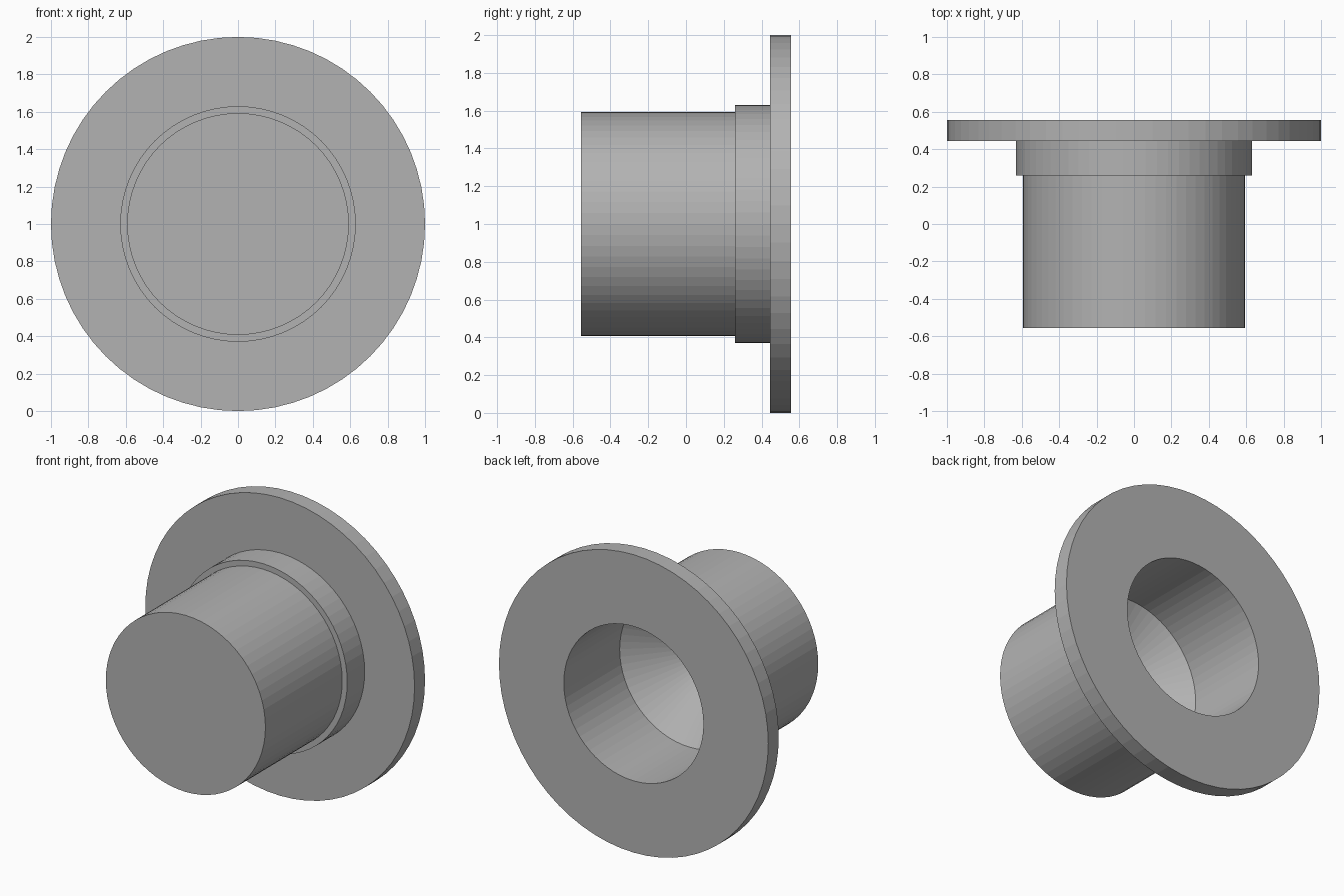
import bpy, bmesh
from math import sin, cos, pi

cube = bpy.data.objects.get("Cube")
if cube:
    bpy.data.objects.remove(cube, do_unlink=True)

SIDES = 64
UNIT = 1 / 27      # flange radius is 27 units
BACK = 15 * UNIT   # y of the flange's rear face

grey = bpy.data.materials.new("plain grey")
grey.use_nodes = True
grey.diffuse_color = (0.45, 0.45, 0.45, 1)
grey.node_tree.nodes["Principled BSDF"].inputs["Base Color"].default_value = (0.45, 0.45, 0.45, 1)

# Radius and depth from the rear face: blind bore, flange, collar, barrel
profile = [(0, 28), (14, 16), (14, 0), (27, 0), (27, 3),
           (17, 3), (17, 8), (16, 8), (16, 30)]


def ring(bm, radius, depth):
    y = BACK - depth * UNIT
    if radius == 0:
        return [bm.verts.new((0, y, 1))] * SIDES
    return [bm.verts.new((radius * UNIT * cos(2 * pi * i / SIDES), y,
                          1 + radius * UNIT * sin(2 * pi * i / SIDES)))
            for i in range(SIDES)]


# Revolve the profile about the y axis
bm = bmesh.new()
rings = [ring(bm, r, d) for r, d in profile]
for a, b in zip(rings, rings[1:]):
    for i in range(SIDES):
        j = (i + 1) % SIDES
        corners = [a[i], a[j], b[j], b[i]]
        bm.faces.new(list(dict.fromkeys(corners)))

# Flat front end of the barrel
bm.faces.new(rings[-1])
bmesh.ops.recalc_face_normals(bm, faces=bm.faces)

mesh = bpy.data.meshes.new("flanged_sleeve")
bm.to_mesh(mesh)
bm.free()
mesh.materials.append(grey)
sleeve = bpy.data.objects.new("flanged_sleeve", mesh)
bpy.context.collection.objects.link(sleeve)
